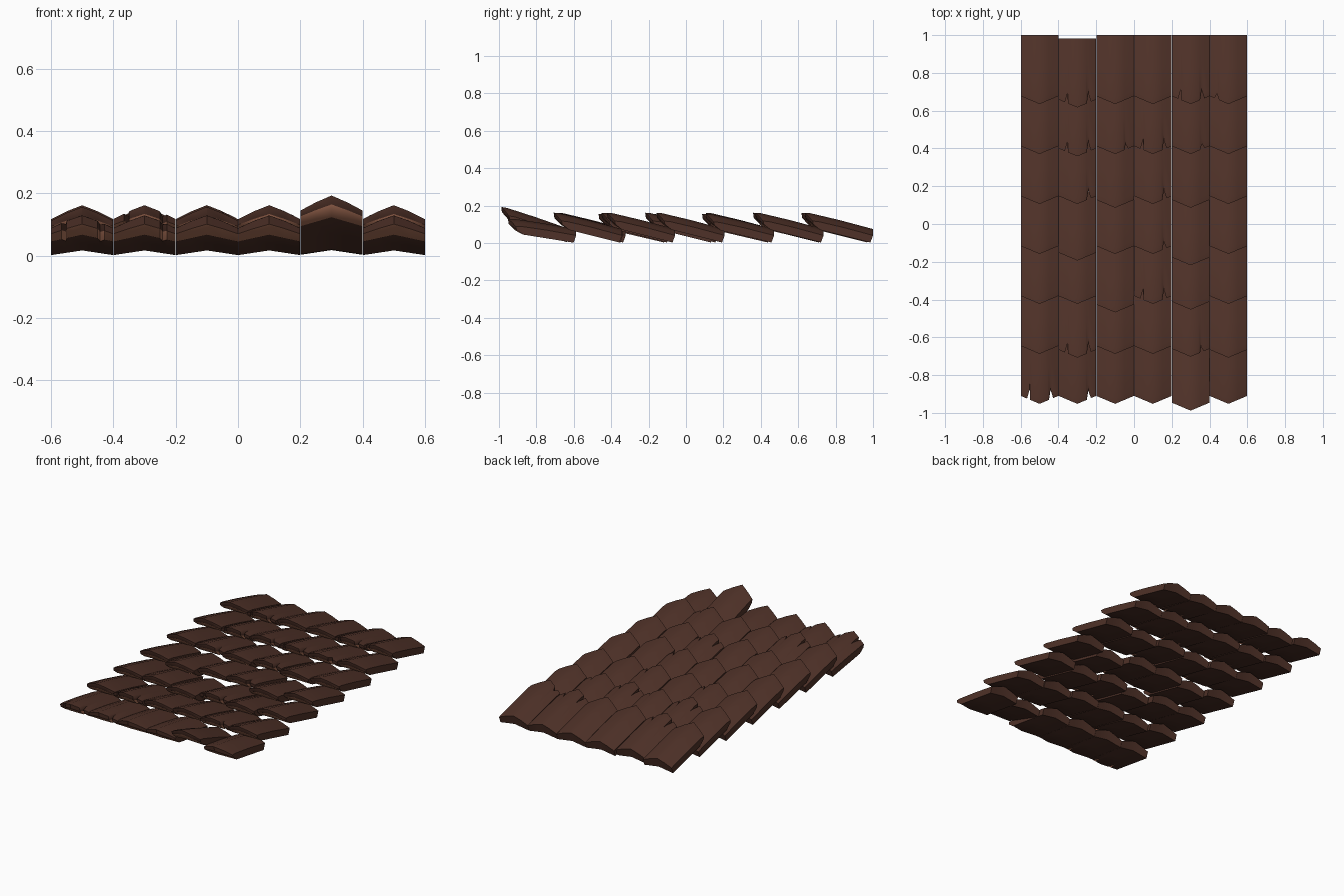
import bpy, bmesh, math, random

if "Cube" in bpy.data.objects:
    bpy.data.objects.remove(bpy.data.objects["Cube"])
random.seed(4)

def material(name, rgb):
    m = bpy.data.materials.new(name)
    m.diffuse_color = (*rgb, 1)
    m.use_nodes = True
    m.node_tree.nodes["Principled BSDF"].inputs["Base Color"].default_value = m.diffuse_color
    return m

dark = material("dark brown", (0.078, 0.031, 0.021))
light = material("raw broken edge", (0.42, 0.17, 0.10))

HALF, LENGTH, STEP = 0.0995, 0.365, 0.2645

def tile(name, cx, back_y, slope, dz=0.0, notches=()):
    """Ridged tile with a pointed front end; notches = (x, depth) cracks."""
    xs = {-HALF: 0, -0.05: 0, 0: 0, 0.05: 0, HALF: 0}
    for x, depth in notches:
        xs[x - 0.014] = 0
        xs[x] = depth
        xs[x + 0.014] = 0
    bm = bmesh.new()
    rings = []
    for x in sorted(xs):
        a = abs(x) / HALF
        top = 0.080 - 0.024 * a - 0.010 * a * a     # ridge across the tile
        bot = 0.020 - 0.015 * a
        t = top - bot
        d = LENGTH - 0.042 * a - xs[x]              # pointed front end
        # lengthwise profile: (distance from back, height)
        prof = [(0, top), (d * 0.5, top + 0.003), (d - 0.03, top + 0.001),
                (d, top - 0.004), (d - 0.004, bot + t * 0.48),
                (d - 0.04, bot), (d * 0.45, bot), (0.014, bot)]
        rings.append([bm.verts.new((cx + x, back_y - p, z + slope * p + dz))
                      for p, z in prof])
    n = len(rings[0])
    for r0, r1 in zip(rings, rings[1:]):
        for i in range(n):
            j = (i + 1) % n
            f = bm.faces.new((r0[i], r0[j], r1[j], r1[i]))
            f.material_index = 1 if i == 4 else 0   # undercut shows raw clay
    bm.faces.new(rings[0])
    bm.faces.new(rings[-1][::-1])
    bmesh.ops.recalc_face_normals(bm, faces=bm.faces)
    # smooth the shell, keep hard rims
    for f in bm.faces:
        f.smooth = True
    for e in bm.edges:
        if len(e.link_faces) == 2 and e.calc_face_angle(0) > math.radians(40):
            e.smooth = False
    me = bpy.data.meshes.new(name)
    bm.to_mesh(me)
    bm.free()
    me.materials.append(dark)
    me.materials.append(light)
    ob = bpy.data.objects.new(name, me)
    bpy.context.collection.objects.link(ob)

# cracked tiles (column, row), row 0 at the front
cracks_a = ((-0.052, 0.055), (0.058, 0.05))
cracked = {(0, 0): cracks_a, (1, 0): ((0.058, 0.045),),
           (1, 1): cracks_a, (1, 4): ((0.058, 0.045),), (1, 5): cracks_a,
           (1, 6): cracks_a, (2, 5): ((0.055, 0.03),),
           (3, 2): cracks_a, (3, 3): ((0.058, 0.04),), (3, 4): ((0.058, 0.05),),
           (3, 5): cracks_a, (4, 6): cracks_a, (4, 5): ((0.06, 0.03),),
           (4, 1): ((0.055, 0.03),), (5, 6): ((-0.06, 0.03),)}
# slipped tiles: forward shift
slipped = {(1, 3): 0.035, (1, 1): 0.02, (1, 6): 0.018, (1, 5): 0.012, (2, 2): 0.045,
           (2, 4): 0.02, (4, 0): 0.036, (4, 1): 0.015, (4, 2): 0.03,
           (4, 3): 0.06, (4, 4): 0.02, (5, 1): 0.02}
lifted = {(4, 0): 0.335}

# tile field
for row in range(7):
    for col in range(6):
        key = (col, row)
        slope = 0.16 if row == 0 else random.choice((0.235, 0.25, 0.25))
        slope = lifted.get(key, slope)
        back = 1.0 - STEP * (6 - row) - slipped.get(key, 0)
        tile(f"roof_tile_{row + 1}_{col + 1}", -0.5 + 0.2 * col, back, slope,
             -0.005, cracked.get(key, ()))
